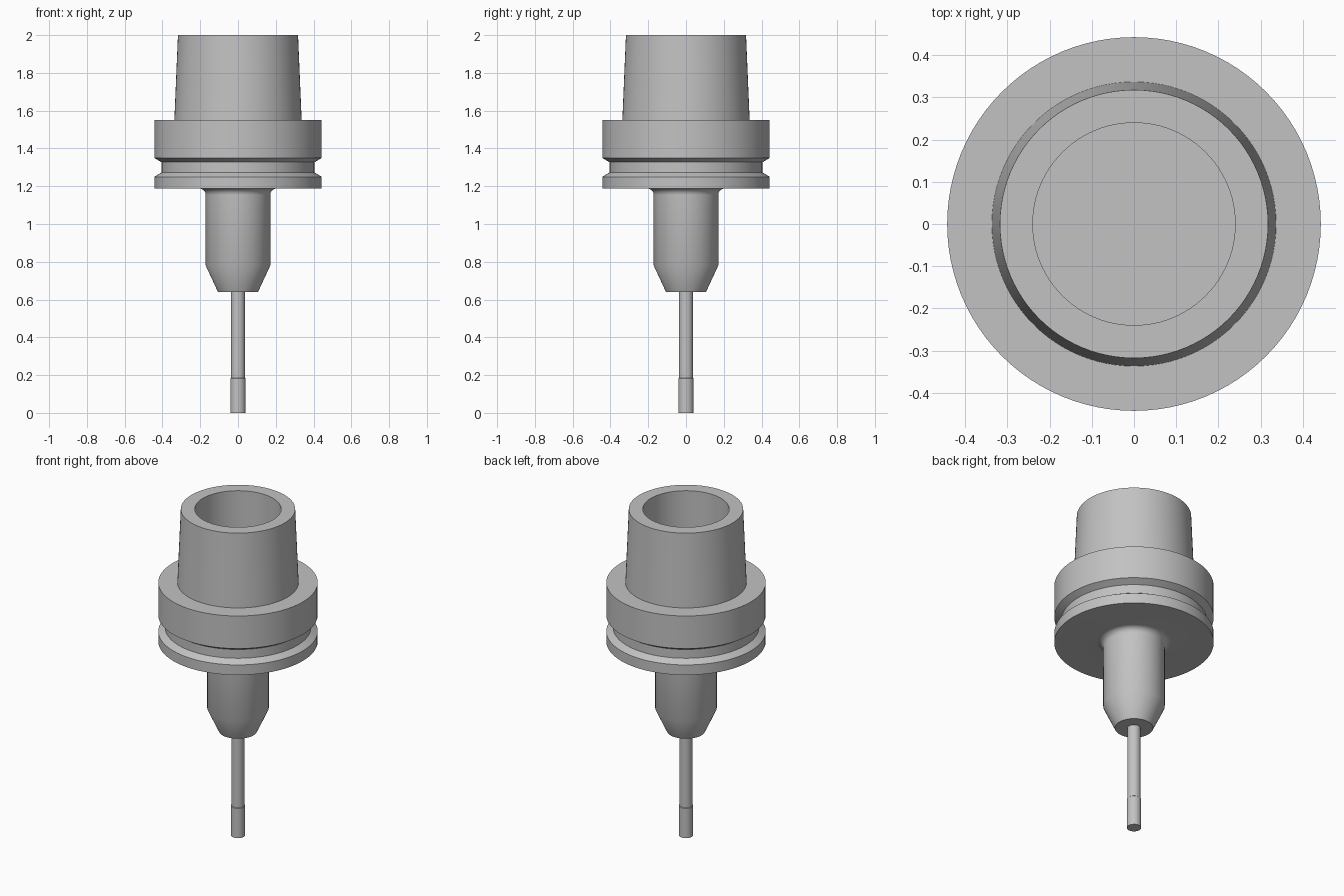
import bpy
import bmesh
import math

SEGMENTS = 96

cube = bpy.data.objects.get("Cube")
if cube:
    bpy.data.objects.remove(cube, do_unlink=True)

steel = bpy.data.materials.new("steel grey")
colour = (0.54, 0.54, 0.54, 1)
steel.diffuse_color = colour
steel.use_nodes = True
steel.node_tree.nodes["Principled BSDF"].inputs["Base Color"].default_value = colour


def lathe(name, profile):
    """Revolve a (radius, height) profile around the z axis."""
    bm = bmesh.new()
    verts = [bm.verts.new((r, 0, z)) for r, z in profile]
    edges = [bm.edges.new(pair) for pair in zip(verts, verts[1:])]
    bmesh.ops.spin(bm, geom=verts + edges, cent=(0, 0, 0), axis=(0, 0, 1),
                   angle=math.tau, steps=SEGMENTS, use_duplicate=False)
    bmesh.ops.remove_doubles(bm, verts=bm.verts, dist=0.0001)
    bmesh.ops.recalc_face_normals(bm, faces=bm.faces)
    mesh = bpy.data.meshes.new(name)
    bm.to_mesh(mesh)
    bm.free()
    mesh.materials.append(steel)
    obj = bpy.data.objects.new(name, mesh)
    bpy.context.collection.objects.link(obj)
    bpy.ops.object.select_all(action="DESELECT")
    obj.select_set(True)
    bpy.context.view_layer.objects.active = obj
    bpy.ops.object.shade_smooth_by_angle(angle=math.radians(30))
    return obj


# Hollow tapered shank
bore = [(0, 1.55), (0.24, 1.55), (0.24, 2)]
taper = [(0.318, 2), (0.337, 1.55)]

# Flange with a gripper groove
flange = [(0.443, 1.55), (0.443, 1.35), (0.405, 1.327),
          (0.405, 1.273), (0.443, 1.25), (0.443, 1.188)]

# Rounded root between the flange and the nose
nose_radius, fillet, flange_base = 0.171, 0.035, 1.188
root = []
for i in range(9):
    a = math.pi / 2 * i / 8
    root.append((nose_radius + fillet * (1 - math.sin(a)),
                 flange_base - fillet * (1 - math.cos(a))))

# Nose with a conical tip
nose = [(nose_radius, 0.78), (0.106, 0.64), (0, 0.64)]

lathe("tool_holder", bore + taper + flange + root + nose)

# Slim cutter with a slightly wider cutting end
lathe("cutter", [(0.037, 0.64), (0.037, 0.185), (0.04, 0.182),
                 (0.04, 0), (0, 0)])
